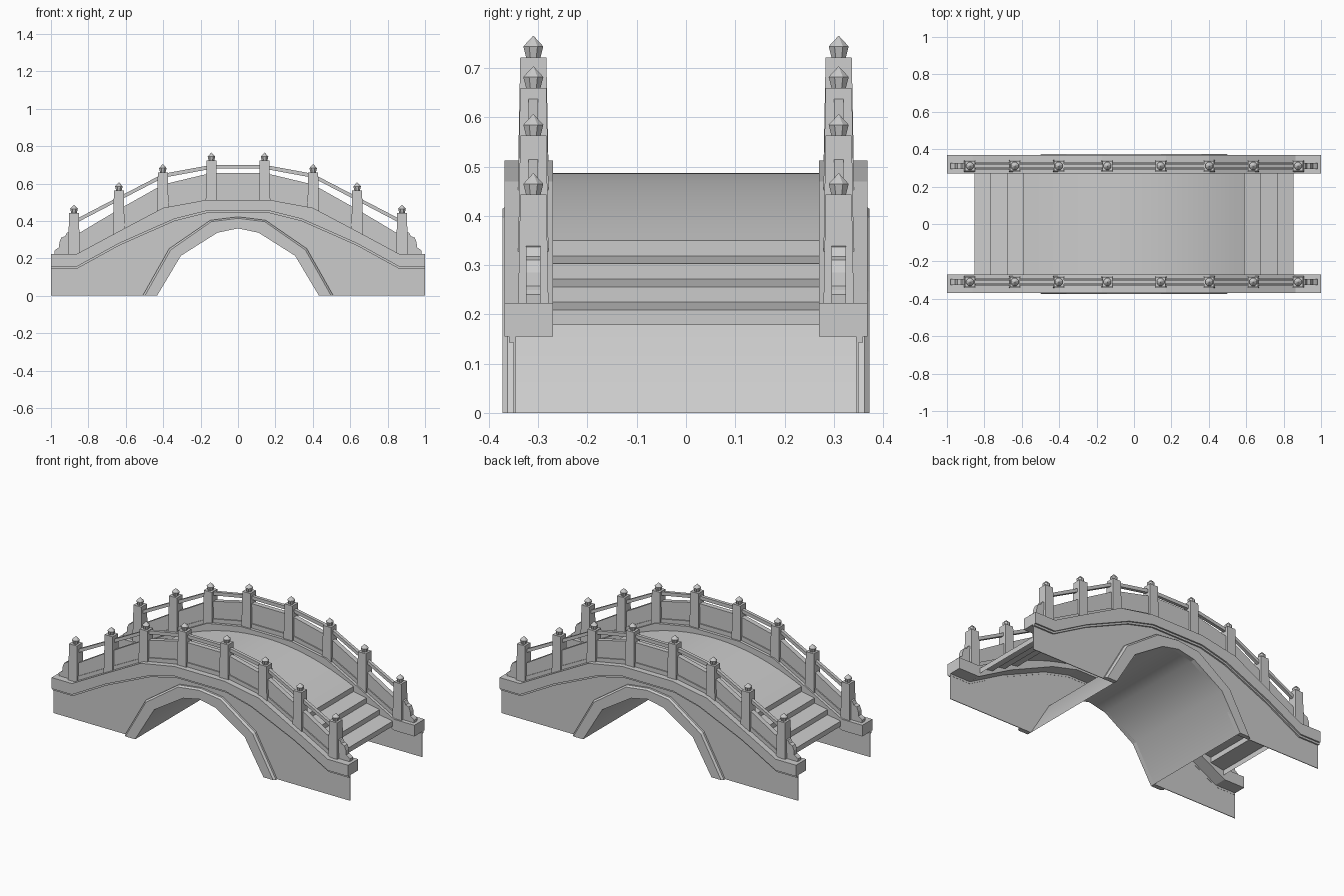
import bpy, bmesh, math

cube = bpy.data.objects.get("Cube")
if cube:
    bpy.data.objects.remove(cube)

stone = bpy.data.materials.new("grey stone")
stone.use_nodes = True
COLOUR = (0.6, 0.6, 0.6, 1)
stone.diffuse_color = COLOUR
stone.node_tree.nodes["Principled BSDF"].inputs["Base Color"].default_value = COLOUR


def finish(name, bm, mirror=(False, False), smooth=False):
    bmesh.ops.recalc_face_normals(bm, faces=bm.faces)
    mesh = bpy.data.meshes.new(name)
    bm.to_mesh(mesh)
    bm.free()
    mesh.materials.append(stone)
    for poly in mesh.polygons:
        poly.use_smooth = smooth
    obj = bpy.data.objects.new(name, mesh)
    bpy.context.collection.objects.link(obj)
    if any(mirror):
        mod = obj.modifiers.new("mirror", 'MIRROR')
        mod.use_axis = (mirror[0], mirror[1], False)
        mod.use_mirror_merge = False
    return obj


def loft(bm, sections, closed=True):
    """Join outlines of (x, z) points placed at successive y values."""
    rings = [[bm.verts.new((x, y, z)) for x, z in pts] for pts, y in sections]
    n = len(rings[0])
    for a, b in zip(rings, rings[1:]):
        for i in range(n if closed else n - 1):
            j = (i + 1) % n
            bm.faces.new((a[i], a[j], b[j], b[i]))
    if closed:
        bm.faces.new(rings[0])
        bm.faces.new(rings[-1][::-1])


def slab(name, pts, y0, y1, mirror=(False, True)):
    bm = bmesh.new()
    loft(bm, [(pts, y0), (pts, y1)])
    return finish(name, bm, mirror)


def whole(half):
    """Right half profile, from the outside in, continued to the left."""
    return half + [(-x, z) for x, z in reversed(half) if x > 0]


def band(top, bottom):
    return whole(top) + whole(bottom)[::-1]


def shift(half, dz):
    return [(x, z + dz) for x, z in half]


SIDE = -0.31  # centre line of the balustrade

# Half profiles along the bridge
coping_low = [(1, .155), (.863, .155), (.636, .28), (.342, .41), (.171, .453)]
coping_top = [(1, .223), (.863, .223), (.636, .345), (.40, .47), (.171, .512)]
arch_in = [(.433, 0), (.305, .214), (.11, .337), (0, .36)]
arch_out = [(.51, 0), (.368, .252), (.147, .404), (0, .422)]
arch_face = [(.498, 0), (.36, .245), (.143, .396), (0, .414)]

# Thin side walls with the arch opening
slab("side_wall", band(shift(coping_low, .01), [(1, 0)] + arch_in), -.35, -.346)

# Raised arch ring with a chamfered outer edge
bm = bmesh.new()
loft(bm, [(band(arch_out, arch_in), -.346), (band(arch_out, arch_in), -.362),
          (band(arch_face, arch_in), -.373)])
finish("arch_ring", bm, (False, True))

# Barrel vault under the bridge
bm = bmesh.new()
loft(bm, [(whole(arch_in), -.372), (whole(arch_in), .372)], closed=False)
finish("arch_vault", bm, smooth=True)

# Coping along each side with a thin bead below it
slab("coping", band(coping_top, coping_low), -.368, -.27)
slab("coping_bead", band(shift(coping_low, .002), shift(coping_low, -.012)), -.359, -.345)

# Curved walking deck
DECK_END = .59
deck = []
for i in range(25):
    x = DECK_END * (1 - i / 12)
    deck.append((x, .487 - .137 * (x / DECK_END) ** 2))
bm = bmesh.new()
loft(bm, [(deck, -.272), (deck, .272)], closed=False)
finish("deck", bm, smooth=True)

# Steps at both ends, with gently sloping treads
steps = [(DECK_END, .35)]
x, z = DECK_END, .35
for i in range(4):
    z -= .031
    steps.append((x, z))
    if i < 3:
        x += .088
        z -= .016
        steps.append((x, z))
bm = bmesh.new()
loft(bm, [(steps, -.272), (steps, .272)], closed=False)
finish("steps", bm, (True, False))

# Balustrade: plinth, solid panel and top rail
panel_top = [(.875, .32), (.635, .463), (.40, .595), (.14, .657)]
panel_low = [(.875, .243), (.636, .37), (.40, .492), (.171, .538)]
rail_top = [(.875, .405), (.635, .53), (.40, .652), (.14, .7)]
slab("plinth", band(panel_low, shift(panel_low, -.035)), SIDE - .022, SIDE + .022)
slab("panel", band(panel_top, shift(panel_low, -.01)), SIDE - .015, SIDE + .015)
slab("top_rail", band(rail_top, shift(rail_top, -.021)), SIDE - .01, SIDE + .01)


def frustum(bm, x, z0, z1, r0, r1, sides):
    """Upright tapered prism standing on the balustrade line."""
    rings = []
    for z, r in ((z0, r0), (z1, r1)):
        rings.append([bm.verts.new((x + r * math.cos(a), SIDE + r * math.sin(a), z))
                      for a in (math.tau * (i + .5) / sides for i in range(sides))])
    low, high = rings
    for i in range(sides):
        j = (i + 1) % sides
        bm.faces.new((low[i], low[j], high[j], high[i]))
    bm.faces.new(low[::-1])
    bm.faces.new(high)


# Posts with small pointed finials
ROOT2 = math.sqrt(2)
for i, (x, base, top) in enumerate([(.142, .49, .722), (.402, .45, .66),
                                    (.637, .32, .563), (.877, .21, .443)]):
    bm = bmesh.new()
    frustum(bm, x, base, top, .031 * ROOT2, .0265 * ROOT2, 4)
    finish(f"post_{i + 1}", bm, (True, True))
    bm = bmesh.new()
    frustum(bm, x, top, top + .022, .016, .022, 8)
    frustum(bm, x, top + .022, top + .043, .022, .001, 8)
    finish(f"finial_{i + 1}", bm, (True, True))

# Curled end stones beyond the last posts
scroll = [(.89, .215), (.98, .215), (.982, .24), (.97, .25), (.957, .258),
          (.955, .285), (.945, .31), (.925, .318), (.915, .337), (.89, .342)]
slab("end_scroll", scroll, SIDE - .015, SIDE + .015, (True, True))
